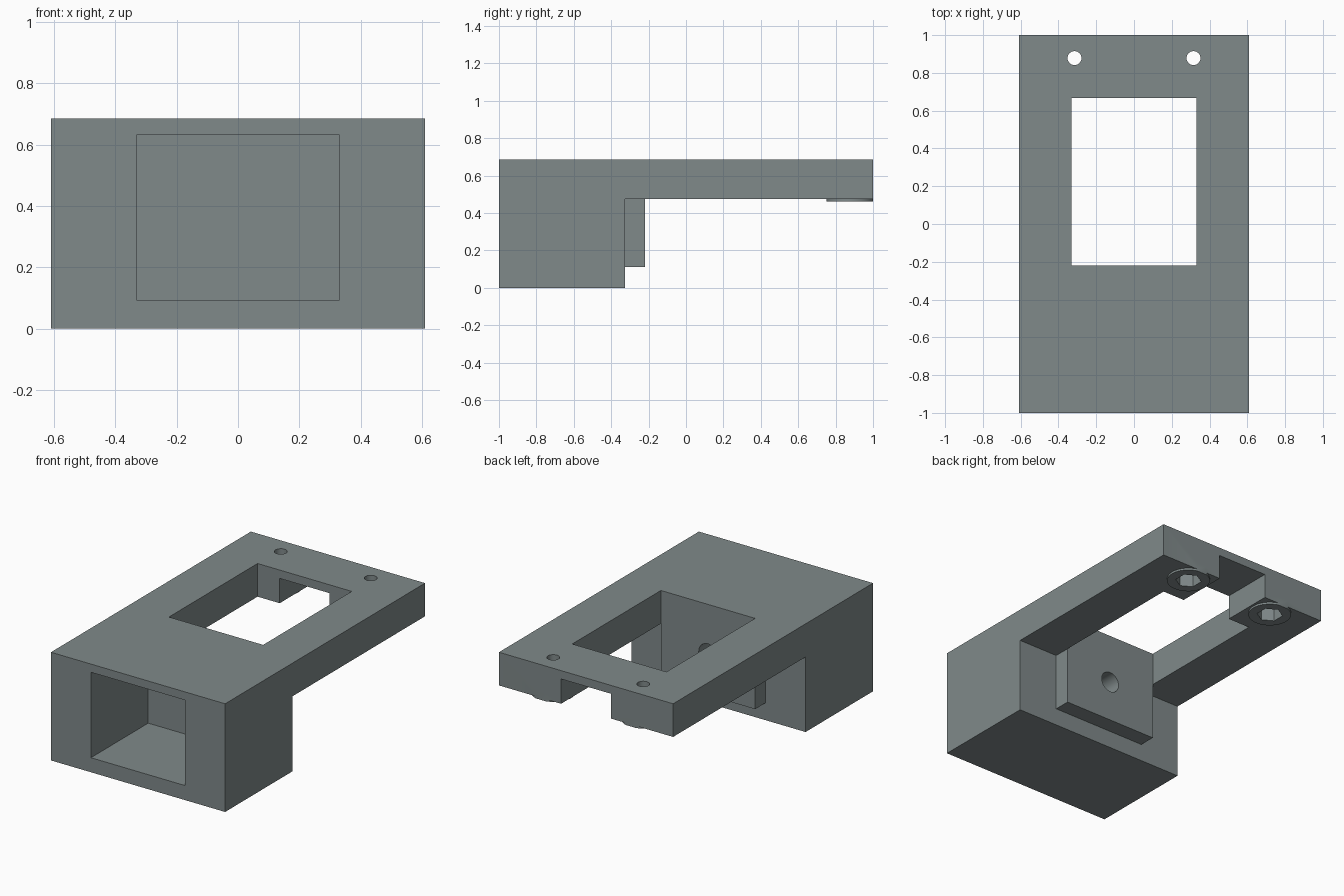
import bpy, bmesh, math
from mathutils import Matrix

if "Cube" in bpy.data.objects:
    bpy.data.objects.remove(bpy.data.objects["Cube"])

grey = bpy.data.materials.new("slate grey")
grey.diffuse_color = (0.215, 0.252, 0.254, 1)
grey.use_nodes = True
grey.node_tree.nodes["Principled BSDF"].inputs["Base Color"].default_value = grey.diffuse_color


def finish(name, bm, helper=False):
    bmesh.ops.recalc_face_normals(bm, faces=bm.faces)
    me = bpy.data.meshes.new(name)
    bm.to_mesh(me)
    bm.free()
    me.materials.append(grey)
    ob = bpy.data.objects.new(name, me)
    bpy.context.collection.objects.link(ob)
    if helper:
        ob.hide_render = True
        ob.hide_viewport = True
    return ob


def box(name, x, y, z):
    """Helper box from three (min, max) ranges."""
    bm = bmesh.new()
    bmesh.ops.create_cube(bm, size=1)
    for v in bm.verts:
        v.co = [lo + (c + 0.5) * (hi - lo) for c, (lo, hi) in zip(v.co, (x, y, z))]
    return finish(name, bm, True)


def prism(name, sides, r, length, loc, axis="Z"):
    """Helper cylinder or hexagonal prism."""
    rot = Matrix.Rotation(math.pi / 2, 4, "X") if axis == "Y" else Matrix()
    bm = bmesh.new()
    bmesh.ops.create_cone(bm, cap_ends=True, segments=sides, radius1=r, radius2=r,
                          depth=length, matrix=Matrix.Translation(loc) @ rot)
    return finish(name, bm, True)


def boolean(ob, operation, other):
    m = ob.modifiers.new(other.name, "BOOLEAN")
    m.operation = operation
    m.solver = "EXACT"
    m.object = other


# Body: L-shaped side profile, solid block in front and a plate behind
profile = [(-1, 0), (-0.325, 0), (-0.325, 0.475), (1, 0.475), (1, 0.685), (-1, 0.685)]
bm = bmesh.new()
face = bm.faces.new([bm.verts.new((-0.61, y, z)) for y, z in profile])
ext = bmesh.ops.extrude_face_region(bm, geom=[face])
bmesh.ops.translate(bm, vec=(1.22, 0, 0),
                    verts=[g for g in ext["geom"] if isinstance(g, bmesh.types.BMVert)])
body = finish("bracket_body", bm)

# Boss behind the block
boolean(body, "UNION", box("boss", (-0.33, 0.33), (-0.4, -0.22), (0.11, 0.6)))

# Front pocket, plate opening and rear notch
boolean(body, "DIFFERENCE", box("pocket_cutter", (-0.33, 0.33), (-1.2, -0.427), (0.092, 0.633)))
boolean(body, "DIFFERENCE", box("opening_cutter", (-0.33, 0.33), (-0.22, 0.667), (0.47, 0.9)))
boolean(body, "DIFFERENCE", box("notch_cutter", (-0.175, 0.175), (0.5, 1.2), (0.3, 0.632)))

# Blind hole in the boss
boolean(body, "DIFFERENCE", prism("boss_hole_cutter", 32, 0.065, 0.3, (0, -0.22, 0.37), "Y"))

# Raised pads with hexagonal nut recesses and screw holes
trim = box("pad_trim", (-1, 1), (1, 1.5), (0, 1))
for side, x in (("left", -0.315), ("right", 0.315)):
    pad = prism(side + "_pad", 40, 0.127, 0.053, (x, 0.878, 0.4885))
    boolean(pad, "DIFFERENCE", trim)
    boolean(body, "UNION", pad)
    boolean(body, "DIFFERENCE", prism(side + "_nut_cutter", 6, 0.077, 0.2, (x, 0.878, 0.455)))
    boolean(body, "DIFFERENCE", prism(side + "_screw_cutter", 32, 0.037, 0.8, (x, 0.878, 0.6)))

# Smooth the round holes and keep the edges crisp
bpy.context.view_layer.objects.active = body
body.select_set(True)
bpy.ops.object.modifier_apply(modifier=body.modifiers[0].name)
for m in list(body.modifiers):
    bpy.ops.object.modifier_apply(modifier=m.name)
bpy.ops.object.shade_smooth_by_angle(angle=math.radians(30))
